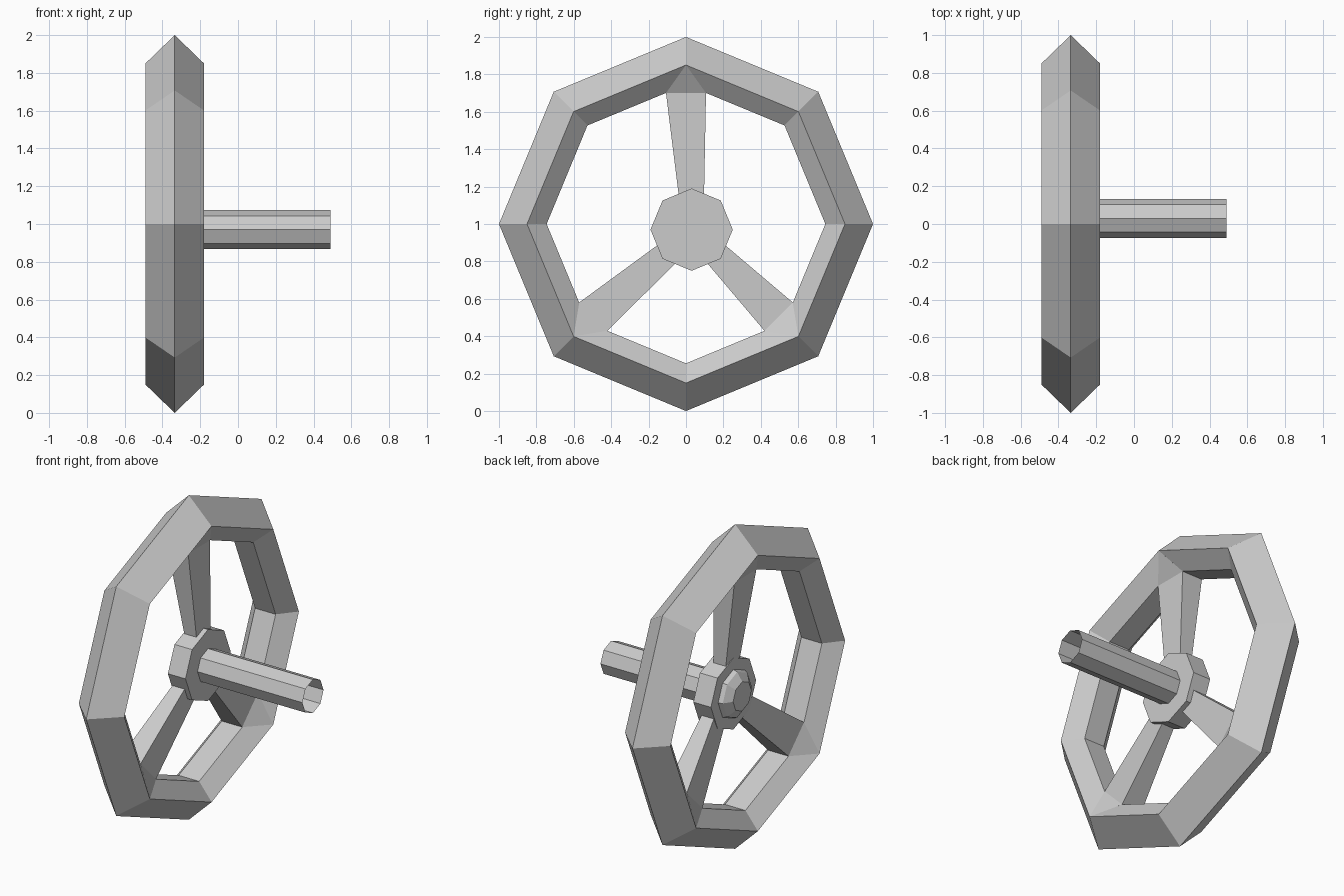
import bpy, bmesh, math
from mathutils import Vector

cube = bpy.data.objects.get("Cube")
if cube:
    bpy.data.objects.remove(cube)

gray = bpy.data.materials.new("plain_gray")
gray.use_nodes = True
COLOR = (0.6, 0.6, 0.6, 1)
gray.diffuse_color = COLOR
gray.node_tree.nodes["Principled BSDF"].inputs["Base Color"].default_value = COLOR

SIDES = 8
MID = -0.335            # x of the wheel's middle plane
RIM_CENTER = Vector((MID, 0, 1))
HUB_CENTER = Vector((MID, 0.03, 0.97))


def finish(name, bm):
    bmesh.ops.recalc_face_normals(bm, faces=bm.faces)
    mesh = bpy.data.meshes.new(name)
    bm.to_mesh(mesh)
    bm.free()
    mesh.materials.append(gray)
    obj = bpy.data.objects.new(name, mesh)
    bpy.context.collection.objects.link(obj)
    return obj


def lathe(name, center, profile, closed=False, caps=(False, False)):
    """Eight-sided turning around x; profile holds (x offset, radius)."""
    bm = bmesh.new()
    rings = []
    for dx, r in profile:
        angles = [math.tau * i / SIDES for i in range(SIDES)]
        rings.append([bm.verts.new(center + Vector((dx, r * math.cos(a), r * math.sin(a))))
                      for a in angles])
    pairs = list(zip(rings, rings[1:]))
    if closed:
        pairs.append((rings[-1], rings[0]))
    for a, b in pairs:
        for i in range(SIDES):
            j = (i + 1) % SIDES
            bm.faces.new((a[i], a[j], b[j], b[i]))
    for ring, cap in zip((rings[0], rings[-1]), caps):
        if cap:
            bm.faces.new(ring)
    return finish(name, bm)


def add_hull(bm, points):
    verts = [bm.verts.new(p) for p in points]
    bmesh.ops.convex_hull(bm, input=verts)


def spoke(name, degrees):
    """Tapered box from hub to rim, flaring to the rim's side corners."""
    a = math.radians(degrees)
    out = Vector((0, math.cos(a), math.sin(a)))
    side = Vector((0, -math.sin(a), math.cos(a)))
    axis = Vector((1, 0, 0))

    def section(center, r, half, x_range):
        return [center + out * r + side * s * half + axis * x
                for s in (-1, 1) for x in x_range]

    root = section(HUB_CENTER, 0.16, 0.066, (0, 0.08))
    end = section(RIM_CENTER, 0.70, 0.107, (-0.07, 0.07))
    tips = [RIM_CENTER + out * 0.85 + axis * x for x in (-0.155, 0.155)]
    bm = bmesh.new()
    add_hull(bm, root + end)
    add_hull(bm, end + tips)
    return finish(name, bm)


# Faceted rim with a ridge outside and a narrow flat band inside
lathe("rim", RIM_CENTER, [(0, 1), (0.155, 0.85), (0.07, 0.745),
                          (-0.07, 0.745), (-0.155, 0.85)], closed=True)

# Three spokes
for name, degrees in (("top_spoke", 90), ("front_spoke", 225), ("back_spoke", 315)):
    spoke(name, degrees)

# Hub disc with a stepped end cap on its outer side
lathe("hub", HUB_CENTER, [(-0.01, 0.22), (0.11, 0.22)], caps=(True, True))
lathe("hub_cap", HUB_CENTER, [(-0.01, 0.15), (-0.035, 0.14), (-0.07, 0.09)],
      caps=(False, True))

# Open-ended axle
lathe("axle", HUB_CENTER, [(0.11, 0.103), (0.825, 0.103)])
